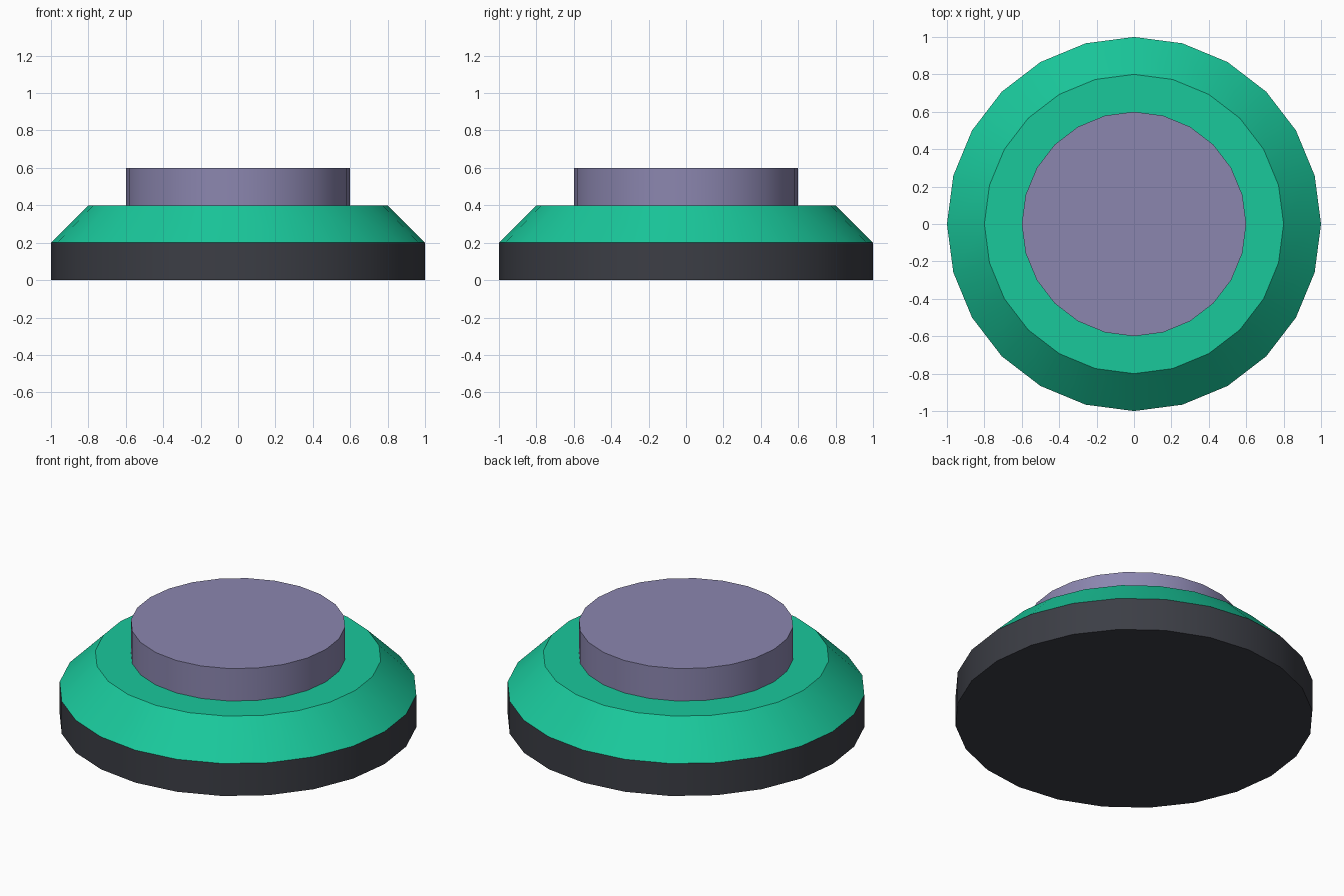
import bpy, bmesh, math
from mathutils import Matrix

if "Cube" in bpy.data.objects:
    bpy.data.objects.remove(bpy.data.objects["Cube"])

SIDES = 24


def tier(name, r_bottom, r_top, z0, z1, color, cap_bottom=False, cap_top=False):
    """Round tier with only the visible end caps kept."""
    bm = bmesh.new()
    bmesh.ops.create_cone(bm, cap_ends=True, segments=SIDES,
                          radius1=r_bottom, radius2=r_top, depth=z1 - z0,
                          matrix=Matrix.Translation((0, 0, (z0 + z1) / 2)))
    bm.normal_update()
    hidden = [f for f in bm.faces
              if (f.normal.z > 0.9 and not cap_top)
              or (f.normal.z < -0.9 and not cap_bottom)]
    bmesh.ops.delete(bm, geom=hidden, context='FACES_ONLY')
    mesh = bpy.data.meshes.new(name)
    bm.to_mesh(mesh)
    bm.free()

    obj = bpy.data.objects.new(name, mesh)
    bpy.context.collection.objects.link(obj)
    mat = bpy.data.materials.new(name + "_color")
    mat.diffuse_color = (*color, 1)
    mat.use_nodes = True
    mat.node_tree.nodes["Principled BSDF"].inputs["Base Color"].default_value = mat.diffuse_color
    mesh.materials.append(mat)

    # smooth sides, crisp rims
    bpy.ops.object.select_all(action='DESELECT')
    obj.select_set(True)
    bpy.context.view_layer.objects.active = obj
    bpy.ops.object.shade_smooth_by_angle(angle=math.radians(30))
    return obj


# dark base disc
tier("base", 1.0, 1.0, 0.0, 0.2, (0.045, 0.048, 0.06), cap_bottom=True)
# green sloped collar with flat shoulder
tier("collar", 1.0, 0.8, 0.2, 0.4, (0.01, 0.58, 0.33), cap_top=True)
# violet button on top
tier("button", 0.6, 0.6, 0.4, 0.6, (0.26, 0.24, 0.43), cap_top=True)
